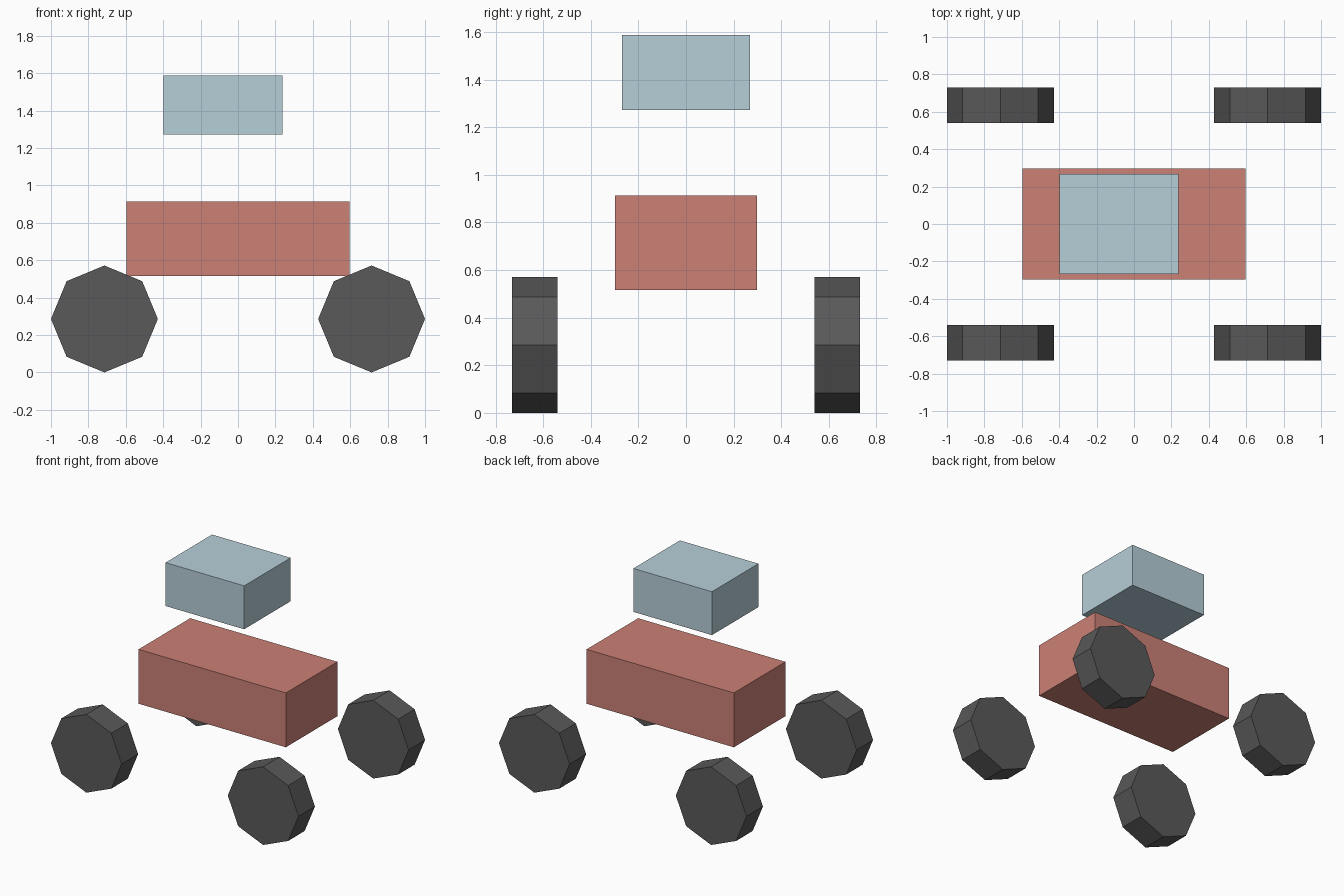
import bpy
import math

if "Cube" in bpy.data.objects:
    bpy.data.objects.remove(bpy.data.objects["Cube"])


def paint(obj, name, color):
    mat = bpy.data.materials.get(name) or bpy.data.materials.new(name)
    mat.diffuse_color = color
    mat.use_nodes = True
    mat.node_tree.nodes["Principled BSDF"].inputs["Base Color"].default_value = mat.diffuse_color
    obj.data.materials.append(mat)


def box(name, center, size, mat, color):
    bpy.ops.mesh.primitive_cube_add(size=1, location=center)
    obj = bpy.context.object
    obj.name = name
    obj.scale = size
    bpy.ops.object.transform_apply(location=False, rotation=False, scale=True)
    paint(obj, mat, color)


def wheel(name, x, y):
    # eight-sided wheel with a corner at the top, axle along y
    bpy.ops.mesh.primitive_cylinder_add(
        vertices=8, radius=0.2857, depth=0.19,
        location=(x, y, 0.2857), rotation=(math.pi / 2, 0, 0))
    obj = bpy.context.object
    obj.name = name
    paint(obj, "rubber", (0.1, 0.1, 0.1, 1))


# Body and floating cabin, set slightly towards -x
box("body", (0, 0, 0.715), (1.19, 0.595, 0.397), "red_paint", (0.6, 0.22, 0.18, 1))
box("cabin", (-0.08, 0, 1.43), (0.635, 0.536, 0.317), "pale_blue", (0.47, 0.62, 0.69, 1))

# Four detached wheels
for xs, end in ((-1, "left"), (1, "right")):
    for ys, side in ((-1, "front"), (1, "back")):
        wheel(f"wheel_{side}_{end}", xs * 0.7143, ys * 0.635)
